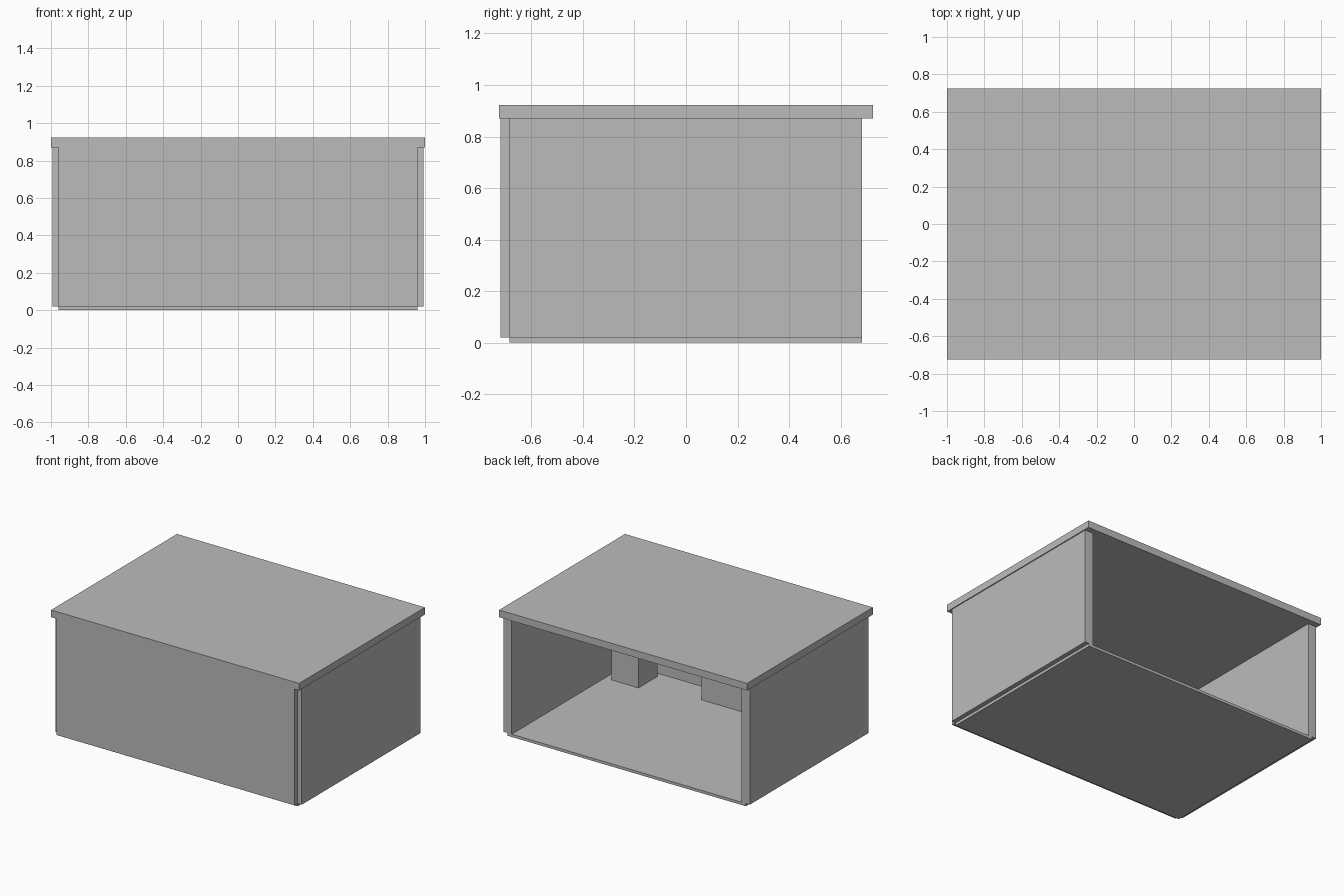
import bpy
import bmesh
from mathutils import Matrix, Vector

if "Cube" in bpy.data.objects:
    bpy.data.objects.remove(bpy.data.objects["Cube"])

grey = bpy.data.materials.new("plain_grey")
grey.diffuse_color = (0.5, 0.5, 0.5, 1)
grey.use_nodes = True
grey.node_tree.nodes["Principled BSDF"].inputs["Base Color"].default_value = grey.diffuse_color


def box(name, x, y, z):
    """Box between the given (min, max) ranges."""
    lo, hi = Vector((x[0], y[0], z[0])), Vector((x[1], y[1], z[1]))
    bm = bmesh.new()
    bmesh.ops.create_cube(bm, size=1)
    bm.transform(Matrix.Diagonal((*(hi - lo), 1)))
    mesh = bpy.data.meshes.new(name)
    bm.to_mesh(mesh)
    bm.free()
    mesh.materials.append(grey)
    ob = bpy.data.objects.new(name, mesh)
    ob.location = (lo + hi) / 2
    bpy.context.collection.objects.link(ob)
    return ob


# Counter shell: floor, top, front and two sides, open at the back
box("floor_plate", (-0.96, 0.96), (-0.685, 0.683), (0, 0.02))
box("counter_top", (-1, 1), (-0.725, 0.725), (0.87, 0.922))
box("front_panel", (-0.96, 0.96), (-0.72, -0.65), (0.02, 0.87))
for side, x in (("left", (-0.993, -0.927)), ("right", (0.927, 0.993))):
    box(side + "_panel", x, (-0.685, 0.683), (0.02, 0.87))

# Boxes stored on the floor inside
box("small_storage_box", (0.656, 0.874), (-0.61, -0.39), (0.02, 0.34))
box("wide_storage_box", (-0.21, 0.207), (-0.65, -0.476), (0.02, 0.34))
